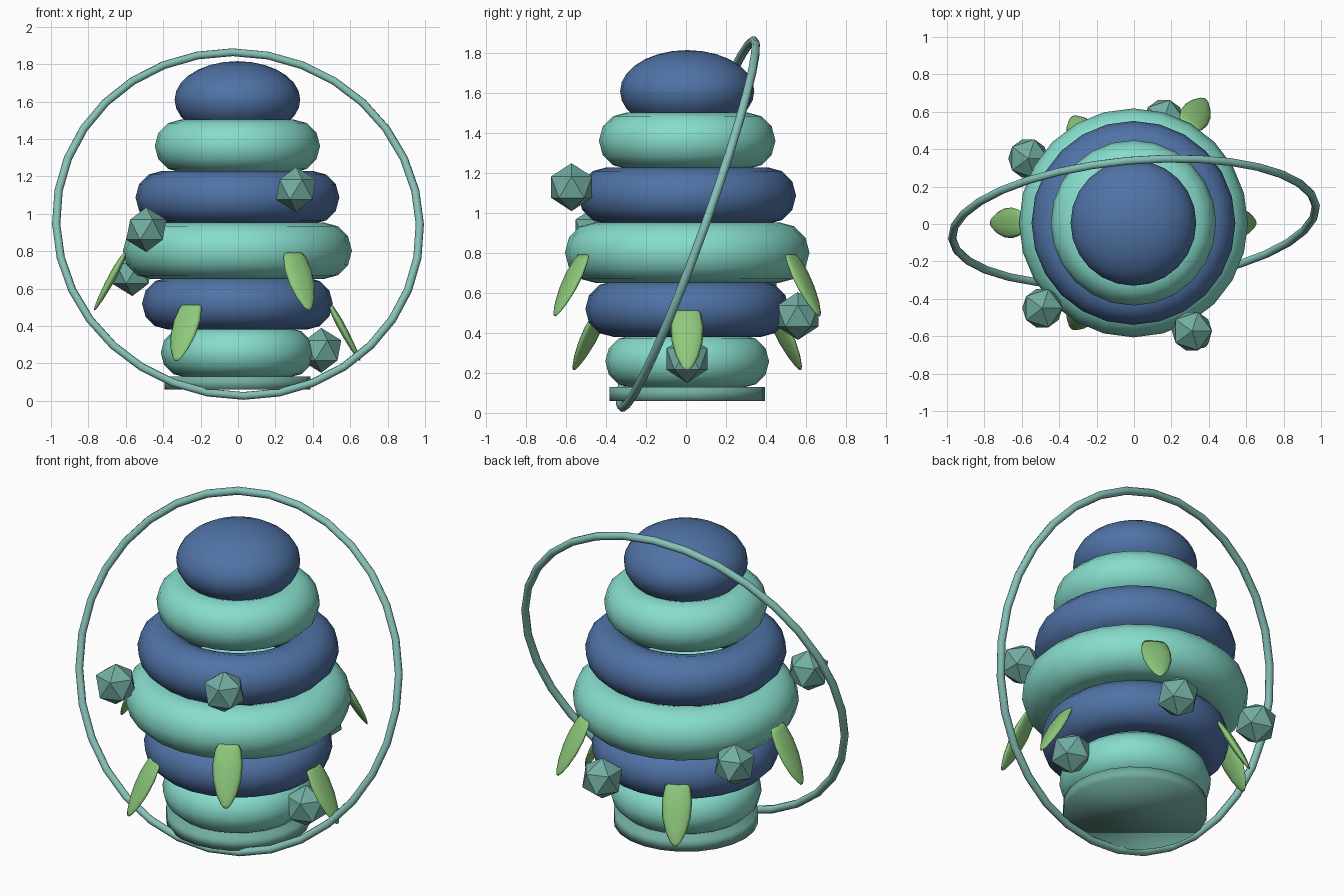
import bpy, bmesh, math
from mathutils import Vector, Matrix

cube = bpy.data.objects.get("Cube")
if cube:
    bpy.data.objects.remove(cube, do_unlink=True)


def material(name, rgb):
    m = bpy.data.materials.new(name)
    m.use_nodes = True
    m.diffuse_color = (*rgb, 1)
    m.node_tree.nodes["Principled BSDF"].inputs["Base Color"].default_value = (*rgb, 1)
    return m


TEAL = material("light teal", (0.24, 0.72, 0.60))
BLUE = material("slate blue", (0.08, 0.17, 0.38))
GREEN = material("leaf green", (0.27, 0.58, 0.20))
STONE = material("muted teal", (0.17, 0.42, 0.36))
HOOP = material("pale teal", (0.24, 0.54, 0.48))
CX, CY = -0.003, 0.006


def finish(name, mat, smooth=True):
    ob = bpy.context.object
    ob.name = name
    ob.data.materials.append(mat)
    if smooth:
        bpy.ops.object.shade_smooth()
    return ob


# Flat round base
bpy.ops.mesh.primitive_cylinder_add(vertices=24, radius=0.39, depth=0.07,
                                    location=(CX, CY, 0.095))
finish("base_plate", STONE)

# Stacked rounded tiers: outer radius, bottom height, top height
tiers = [(0.41, 0.13, 0.385), (0.51, 0.385, 0.655), (0.612, 0.655, 0.95),
         (0.545, 0.95, 1.225), (0.442, 1.225, 1.50)]
for i, (outer, low, high) in enumerate(tiers):
    minor = (high - low) / 2 + 0.004
    bpy.ops.mesh.primitive_torus_add(major_segments=24, minor_segments=12,
                                     major_radius=outer - minor, minor_radius=minor,
                                     location=(CX, CY, (low + high) / 2))
    finish(f"tier_{i + 1}", BLUE if i % 2 else TEAL)

# Domed top
bpy.ops.mesh.primitive_uv_sphere_add(segments=24, ring_count=14, radius=1,
                                     location=(CX, CY, 1.61))
dome = finish("top_dome", BLUE)
dome.scale = (0.336, 0.336, 0.206)

# Large tilted hoop
bpy.ops.mesh.primitive_torus_add(major_segments=32, minor_segments=8,
                                 major_radius=0.976, minor_radius=0.022,
                                 location=(0, 0.01, 0.945))
hoop = finish("tilted_hoop", HOOP)
normal = Vector((-0.09, 1, -0.36))
hoop.rotation_mode = 'QUATERNION'
hoop.rotation_quaternion = normal.to_track_quat('Z', 'Y')

# Faceted stones spiralling up around the tiers
stones = [(0.445, 0.005, 0.27), (0.16, 0.56, 0.485), (-0.565, 0.35, 0.68),
          (-0.49, -0.45, 0.915), (0.31, -0.573, 1.13)]
for i, place in enumerate(stones):
    bpy.ops.mesh.primitive_ico_sphere_add(subdivisions=1, radius=0.12, location=place)
    finish(f"stone_{i + 1}", STONE, smooth=False)


# Leaves: flattened, tapering lofts that hang outward
def leaf(name, angle, radius, top):
    sections = [(0, 0.055, 0.008), (0.08, 0.07, 0.015), (0.3, 0.082, 0.022),
                (0.55, 0.077, 0.021), (0.78, 0.056, 0.016),
                (0.94, 0.028, 0.009), (1, 0.01, 0.003)]
    start = Vector((radius, 0, top))
    axis = Vector((0.165, 0, -0.305))
    out = Vector((-axis.z, 0, axis.x)).normalized()
    side = Vector((0, 1, 0))
    bm = bmesh.new()
    n = 10
    rings = []
    for t, w, d in sections:
        rings.append([bm.verts.new(start + axis * t
                                   + side * w * math.cos(2 * math.pi * k / n)
                                   + out * d * math.sin(2 * math.pi * k / n))
                      for k in range(n)])
    for a, b in zip(rings, rings[1:]):
        for k in range(n):
            bm.faces.new((a[k], a[(k + 1) % n], b[(k + 1) % n], b[k]))
    bm.faces.new(rings[0])
    bm.faces.new(rings[-1])
    bmesh.ops.recalc_face_normals(bm, faces=bm.faces)
    for f in bm.faces:
        f.smooth = True
    bm.transform(Matrix.Translation((CX, CY, 0)) @ Matrix.Rotation(angle, 4, 'Z'))
    mesh = bpy.data.meshes.new(name)
    bm.to_mesh(mesh)
    bm.free()
    mesh.materials.append(GREEN)
    bpy.context.collection.objects.link(bpy.data.objects.new(name, mesh))


for i in range(6):
    upper = i % 2
    leaf(f"{'upper' if upper else 'lower'}_leaf_{i // 2 + 1}", math.radians(60 * i),
         0.6 if upper else 0.49, 0.79 if upper else 0.52)
